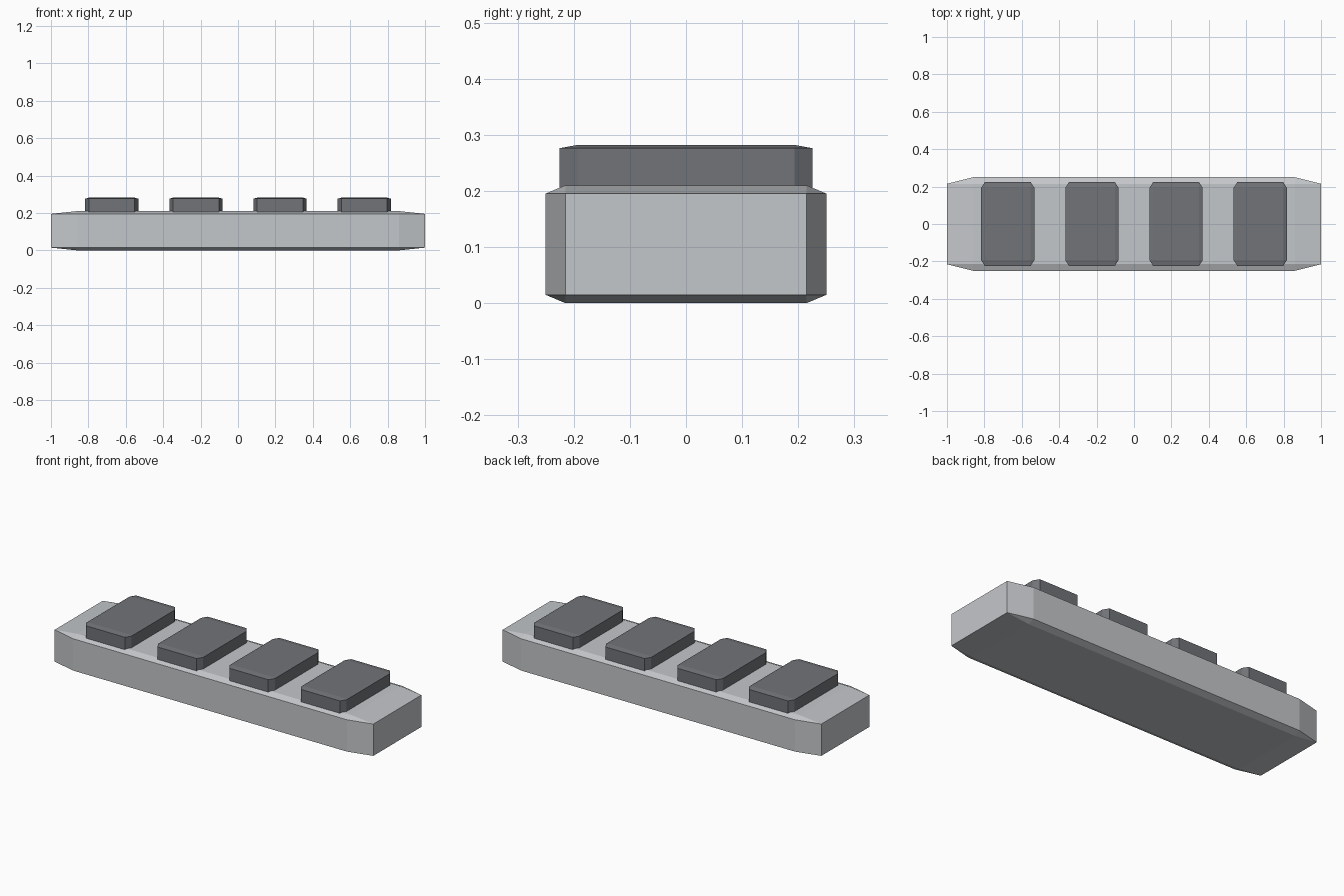
import bpy
import bmesh

default = bpy.data.objects.get("Cube")
if default:
    bpy.data.objects.remove(default, do_unlink=True)


def make_material(name, color):
    mat = bpy.data.materials.new(name)
    mat.use_nodes = True
    mat.diffuse_color = (*color, 1)
    mat.node_tree.nodes["Principled BSDF"].inputs["Base Color"].default_value = (*color, 1)
    return mat


def chamfered_block(name, size, location, mat, chamfer=0.07):
    """Unit cube with chamfered edges, stretched so the chamfer follows each side."""
    bm = bmesh.new()
    bmesh.ops.create_cube(bm, size=1)
    bmesh.ops.bevel(bm, geom=bm.edges[:], offset=chamfer, segments=1,
                    affect='EDGES', clamp_overlap=True)
    bmesh.ops.scale(bm, vec=size, verts=bm.verts)
    bmesh.ops.recalc_face_normals(bm, faces=bm.faces)
    mesh = bpy.data.meshes.new(name)
    bm.to_mesh(mesh)
    bm.free()
    mesh.materials.append(mat)
    obj = bpy.data.objects.new(name, mesh)
    obj.location = location
    bpy.context.collection.objects.link(obj)
    return obj


light_grey = make_material("light grey", (0.55, 0.57, 0.59))
dark_grey = make_material("dark grey", (0.165, 0.172, 0.188))

# Long base bar
base_height = 0.21
chamfered_block("base_bar", (2.0, 0.5, base_height), (0, 0, base_height / 2), light_grey)

# Row of four pads, sunk slightly into the bar
pad_height, pad_top, spacing = 0.085, 0.282, 0.45
for i in range(4):
    x = (i - 1.5) * spacing
    chamfered_block(f"pad_{i + 1}", (0.284, 0.45, pad_height),
                    (x, 0, pad_top - pad_height / 2), dark_grey)
